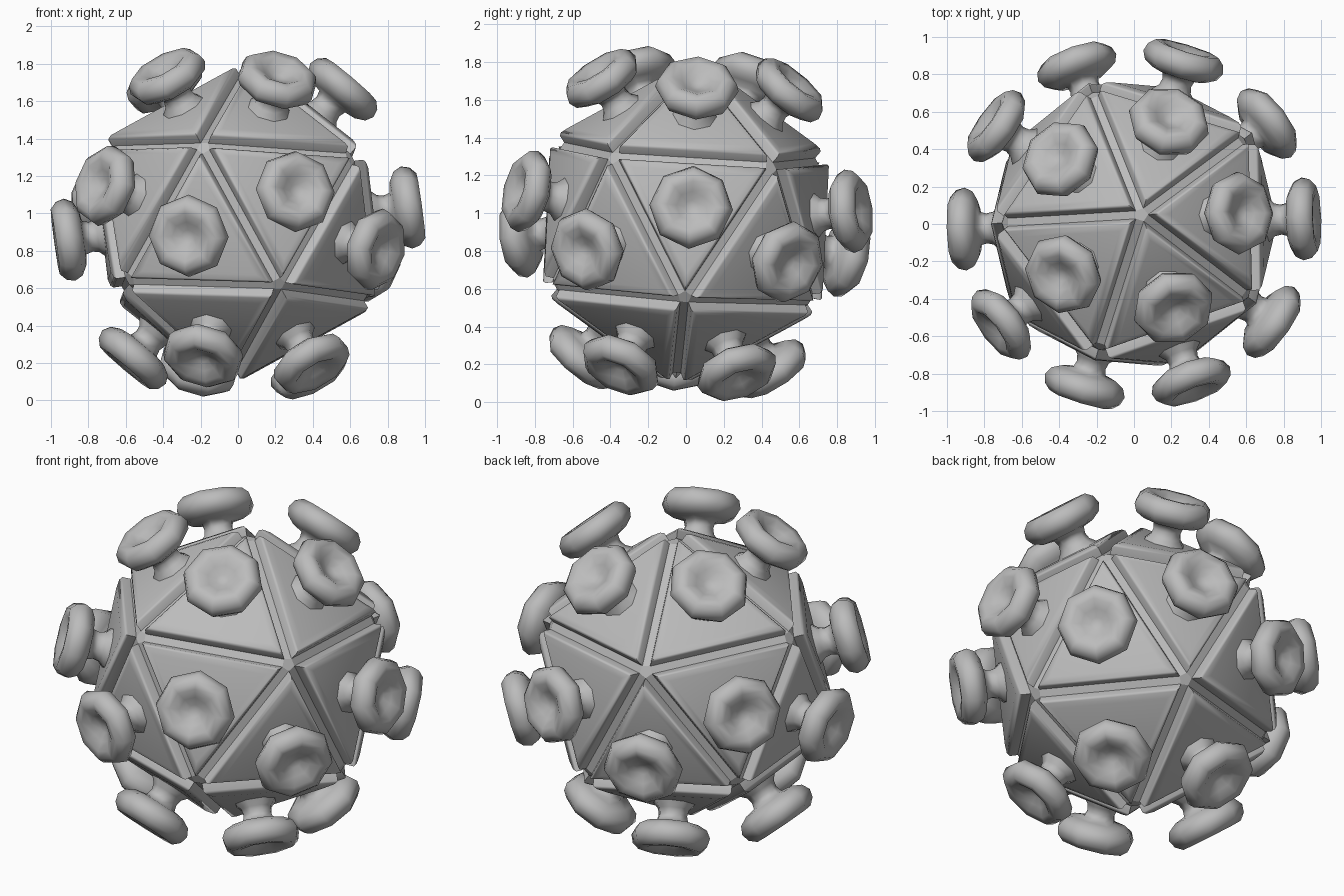
import bpy, bmesh, math
from mathutils import Vector, Matrix

if "Cube" in bpy.data.objects:
    bpy.data.objects.remove(bpy.data.objects["Cube"])

R = 0.818                      # radius of the twenty-sided body
CENTRE = Vector((0, 0, 0.945))
grey = bpy.data.materials.new("plain_grey")
grey.diffuse_color = (0.5, 0.5, 0.5, 1)
grey.use_nodes = True
grey.node_tree.nodes["Principled BSDF"].inputs["Base Color"].default_value = grey.diffuse_color

# Slightly leaning frame for the whole body
lean = Vector((0, 0, 1)).rotation_difference(Vector((0.05, 0.063, 1))).to_matrix()
frame = lean @ Matrix.Rotation(math.radians(1.3), 3, 'Z')


def ring_point(degrees, z):
    a = math.radians(degrees)
    return frame @ Vector((0.8944 * math.cos(a), 0.8944 * math.sin(a), z)) * R


# Triangles of the body, each listed with its apex first
top = frame @ Vector((0, 0, R))
upper = [ring_point(36 + 72 * k, 0.4472) for k in range(5)]
lower = [ring_point(72 * k, -0.4472) for k in range(5)]
triangles = []
for k in range(5):
    n = (k + 1) % 5
    triangles += [(top, upper[k], upper[n]), (lower[n], upper[k], upper[n]),
                  (upper[k], lower[k], lower[n]), (-top, lower[k], lower[n])]


def face_frame(tri):
    mid = sum(tri, Vector()) / 3
    normal = mid.normalized()
    return mid, normal, (tri[0] - mid).normalized()


def inset_ring(tri, inset, height):
    mid, normal, _ = face_frame(tri)
    s = 1 - inset / (0.2887 * 1.0515 * R)
    return [mid + (p - mid) * s + normal * height for p in tri]


def bridge(bm, a, b):
    for i in range(len(a)):
        j = (i + 1) % len(a)
        bm.faces.new((a[i], a[j], b[j], b[i]))


def make_object(name, bm, angle):
    bmesh.ops.recalc_face_normals(bm, faces=bm.faces)
    mesh = bpy.data.meshes.new(name)
    bm.to_mesh(mesh)
    bm.free()
    mesh.materials.append(grey)
    obj = bpy.data.objects.new(name, mesh)
    bpy.context.collection.objects.link(obj)
    obj.location = CENTRE
    bpy.ops.object.select_all(action='DESELECT')
    obj.select_set(True)
    bpy.context.view_layer.objects.active = obj
    if angle:
        bpy.ops.object.shade_smooth_by_angle(angle=math.radians(angle))
    return obj


# Core: chamfered body that shows as the groove floors
bm = bmesh.new()
for tri in triangles:
    for p in inset_ring(tri, 0.023, 0):
        bm.verts.new(p)
bmesh.ops.convex_hull(bm, input=bm.verts)
make_object("groove_core", bm, 0)

# Raised triangular panels with softened rims
bm = bmesh.new()
for tri in triangles:
    rings = [[bm.verts.new(p) for p in inset_ring(tri, i, h)]
             for i, h in ((0.023, -0.01), (0.023, 0.045), (0.034, 0.06), (0.065, 0.071))]
    for a, b in zip(rings, rings[1:]):
        bridge(bm, a, b)
    bm.faces.new(rings[-1])
make_object("triangular_panels", bm, 45)

# Eight-sided stalked cups: (radius, distance from body centre)
PROFILE = [(0.125, 0.70), (0.115, 0.725), (0.088, 0.755), (0.08, 0.79), (0.09, 0.825),
           (0.15, 0.835), (0.2, 0.862), (0.222, 0.905), (0.21, 0.95), (0.175, 0.982),
           (0.13, 0.978), (0.08, 0.95), (0.035, 0.925)]
bm = bmesh.new()
for tri in triangles:
    mid, normal, apex = face_frame(tri)
    side = normal.cross(apex)
    base = apex * 0.038        # cups sit a little towards the apex
    rings = []
    for r, d in PROFILE:
        rings.append([bm.verts.new(base + normal * d + r * (
            apex * math.cos(i * math.pi / 4) + side * math.sin(i * math.pi / 4)))
            for i in range(8)])
    for a, b in zip(rings, rings[1:]):
        bridge(bm, a, b)
    tip = bm.verts.new(base + normal * 0.918)
    for i in range(8):
        bm.faces.new((rings[-1][i], rings[-1][(i + 1) % 8], tip))
make_object("stalked_cups", bm, 80)
